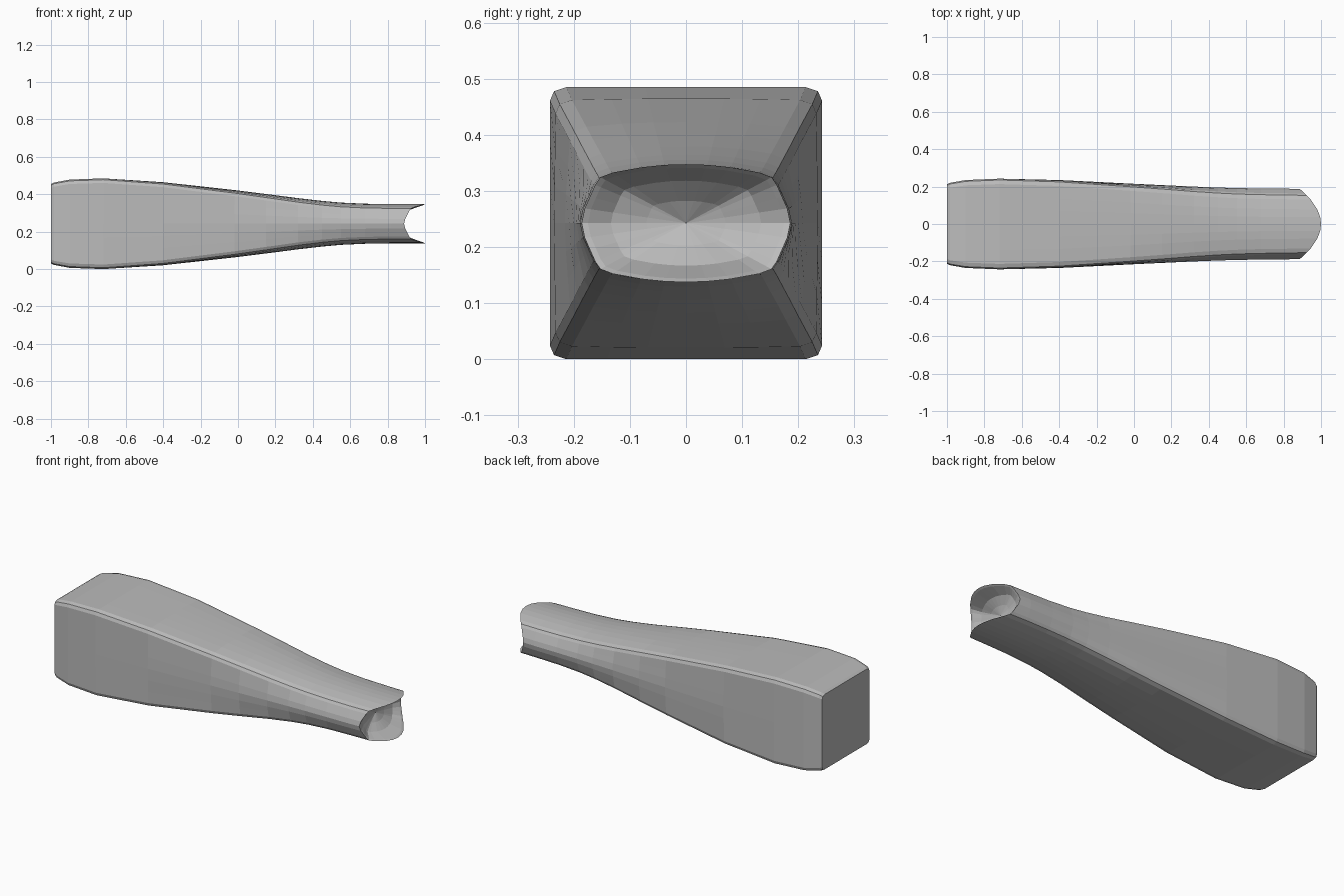
import bpy, bmesh

if "Cube" in bpy.data.objects:
    bpy.data.objects.remove(bpy.data.objects["Cube"])

CZ = 0.2425  # height of the long axis

# Quarter outlines (unit size): chamfered square body, oval mouth
SQUARE = [(1, 0), (1, .3), (1, .6), (1, .9), (.97, .97), (.88, 1), (.58, 1), (.3, 1), (0, 1)]
OVAL = [(1, 0), (.97, .25), (.92, .45), (.87, .65), (.82, .78), (.7, .86), (.42, .95), (.2, .99), (0, 1)]

# Stations along the body: x, half width, half height, square-to-oval blend
STATIONS = [(-1, .212, .212, 0), (-.985, .22, .22, 0), (-.9, .235, .236, 0),
            (-.72, .2425, .2425, 0), (-.4, .235, .222, .08), (-.02, .216, .18, .32),
            (.15, .208, .159, .48), (.32, .2, .137, .68), (.45, .195, .122, .82),
            (.55, .192, .113, .9), (.68, .19, .107, .97), (.82, .189, .105, 1)]


def outline(hy, hz, blend):
    """Closed cross-section mirrored from one blended quarter."""
    q = [((a[0] + (b[0] - a[0]) * blend) * hy, (a[1] + (b[1] - a[1]) * blend) * hz)
         for a, b in zip(SQUARE, OVAL)]
    half = q + [(-y, z) for y, z in reversed(q[:-1])]
    return half + [(y, -z) for y, z in reversed(half[1:-1])]


def mouth_x(y):
    """Saddle-shaped end: long lips above and below, notched sides."""
    return 0.888 + 0.112 * (1 - min(1, (y / 0.186) ** 2))


bm = bmesh.new()
rings = []


def add_ring(points):
    rings.append([bm.verts.new(p) for p in points])


# Tapered body
for x, hy, hz, blend in STATIONS:
    add_ring([(x, y, CZ + z) for y, z in outline(hy, hz, blend)])

# Curved rim of the mouth
rim = outline(.186, .105, 1)
add_ring([(mouth_x(y), y, CZ + z) for y, z in rim])

# Hollow scoop inside the mouth
DEEP = 0.86
for scale, lift in [(.94, .92), (.72, .42), (.38, .17)]:
    add_ring([(DEEP + (mouth_x(y) - DEEP) * lift, y * scale, CZ + z * scale) for y, z in rim])

# Skin between rings
for a, b in zip(rings, rings[1:]):
    n = len(a)
    for i in range(n):
        j = (i + 1) % n
        bm.faces.new((a[i], a[j], b[j], b[i]))

# Flat butt and bottom of the scoop
bm.faces.new(rings[0])
centre = bm.verts.new((DEEP, 0, CZ))
last = rings[-1]
for i in range(len(last)):
    bm.faces.new((last[i], last[(i + 1) % len(last)], centre))

bmesh.ops.recalc_face_normals(bm, faces=bm.faces)
mesh = bpy.data.meshes.new("tapered_handle")
bm.to_mesh(mesh)
bm.free()

grey = bpy.data.materials.new("plain grey")
grey.diffuse_color = (0.5, 0.5, 0.5, 1)
grey.use_nodes = True
grey.node_tree.nodes["Principled BSDF"].inputs["Base Color"].default_value = grey.diffuse_color
mesh.materials.append(grey)
handle = bpy.data.objects.new("tapered_handle", mesh)
bpy.context.collection.objects.link(handle)
